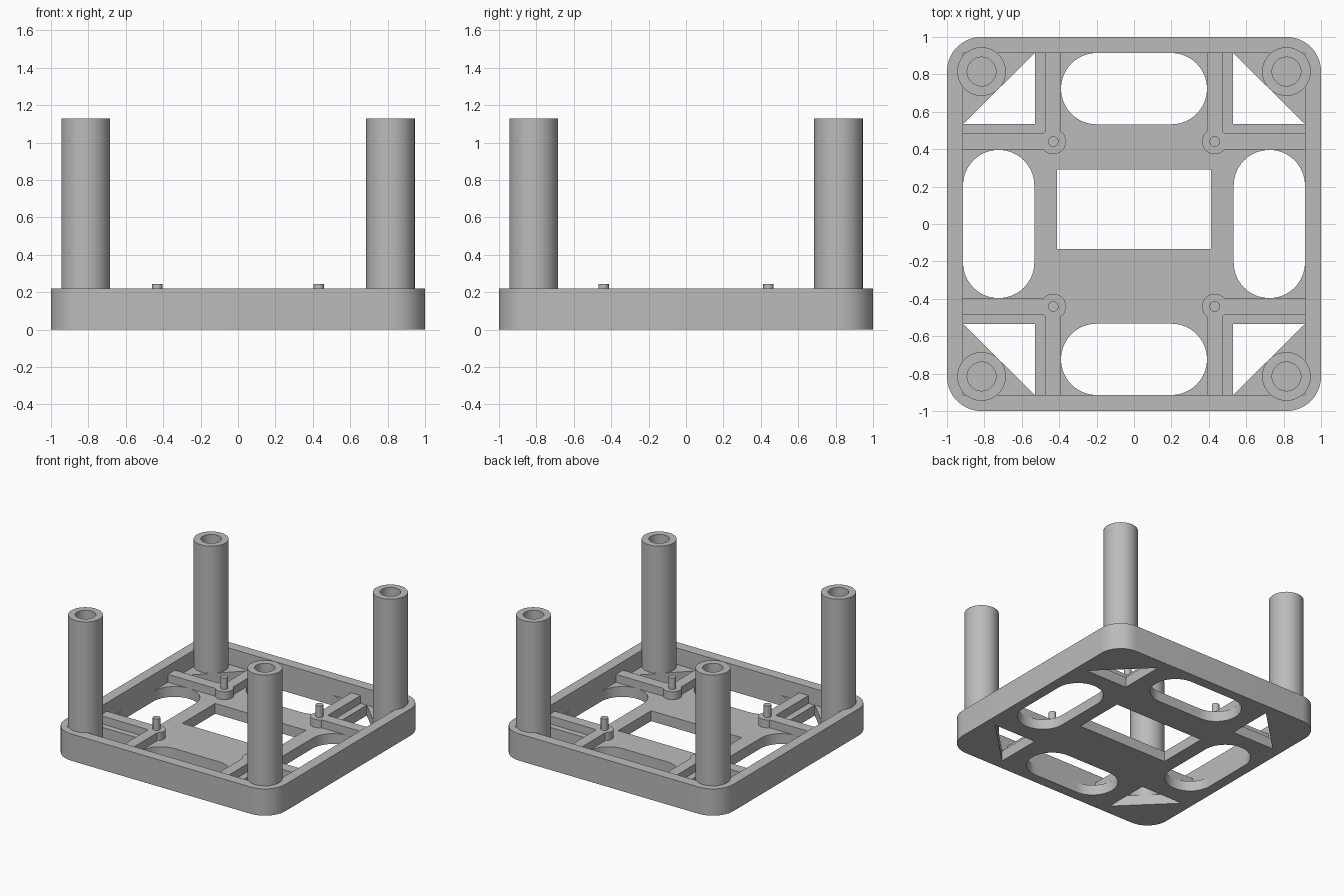
import bpy, bmesh, math

if "Cube" in bpy.data.objects:
    bpy.data.objects.remove(bpy.data.objects["Cube"])

RIM, FLOOR, RIB = 0.22, 0.085, 0.15      # heights
INNER = 0.914                            # half width inside the rim
POST = 0.815                             # post centre

grey = bpy.data.materials.new("grey plastic")
grey.diffuse_color = (0.5, 0.5, 0.5, 1)
grey.use_nodes = True
grey.node_tree.nodes["Principled BSDF"].inputs["Base Color"].default_value = grey.diffuse_color


def prism(name, pts, z0, z1):
    """Extrude a flat outline between two heights."""
    bm = bmesh.new()
    face = bm.faces.new([bm.verts.new((x, y, z0)) for x, y in pts])
    top = bmesh.ops.extrude_face_region(bm, geom=[face])["geom"]
    for v in top:
        if isinstance(v, bmesh.types.BMVert):
            v.co.z = z1
    bmesh.ops.recalc_face_normals(bm, faces=bm.faces)
    me = bpy.data.meshes.new(name)
    bm.to_mesh(me)
    bm.free()
    me.materials.append(grey)
    ob = bpy.data.objects.new(name, me)
    bpy.context.collection.objects.link(ob)
    return ob


def rect(x0, x1, y0, y1):
    return [(x0, y0), (x1, y0), (x1, y1), (x0, y1)]


def rounded(x0, x1, y0, y1, r, n=16):
    """Rectangle outline with round corners."""
    pts = []
    for k, (cx, cy) in enumerate(rect(x0 + r, x1 - r, y0 + r, y1 - r)):
        for i in range(n + 1):
            a = math.pi + (k + i / n) * math.pi / 2
            pts.append((cx + r * math.cos(a), cy + r * math.sin(a)))
    return pts


def circle(cx, cy, r, n=48):
    return [(cx + r * math.cos(2 * math.pi * i / n),
             cy + r * math.sin(2 * math.pi * i / n)) for i in range(n)]


def boolean(ob, other, operation):
    """Apply a boolean and discard the helper object."""
    other.hide_render = True
    m = ob.modifiers.new("bool", "BOOLEAN")
    m.object, m.operation, m.solver = other, operation, "EXACT"
    bpy.context.view_layer.objects.active = ob
    bpy.ops.object.modifier_apply(modifier=m.name)
    bpy.data.objects.remove(other)


def smooth(ob):
    bpy.ops.object.select_all(action="DESELECT")
    ob.select_set(True)
    bpy.context.view_layer.objects.active = ob
    bpy.ops.object.shade_smooth_by_angle(angle=math.radians(30))


# Tray: rounded block, hollowed to leave a rim and a floor
tray = prism("tray", rounded(-1, 1, -1, 1, 0.185), 0, RIM)
boolean(tray, prism("pocket", rect(-INNER, INNER, -INNER, INNER), FLOOR, 0.4), "DIFFERENCE")

# Floor openings: centre window, four slots, four corner triangles
holes = [rect(-0.412, 0.412, -0.135, 0.292)]
for s in (-1, 1):
    a, b = sorted((s * 0.533, s * INNER))
    holes.append(rounded(-0.39, 0.39, a, b, 0.19))
    holes.append(rounded(a, b, -0.396, 0.396, 0.19))
    for t in (-1, 1):
        holes.append([(s * 0.53, t * INNER), (s * 0.53, t * 0.535), (s * INNER, t * 0.535)])
for h in holes:
    boolean(tray, prism("hole", h, -0.1, 0.3), "DIFFERENCE")
smooth(tray)

for sx, side in ((-1, "left"), (1, "right")):
    for sy, end in ((-1, "front"), (1, "back")):
        tag = f"{end}_{side}"

        # Hollow corner post
        post = prism("post_" + tag, circle(sx * POST, sy * POST, 0.13, 64), FLOOR, 1.13)
        boolean(post, prism("bore", circle(sx * POST, sy * POST, 0.077), FLOOR + 0.002, 1.3),
                "DIFFERENCE")
        smooth(post)

        # Round boss with two ribs running to the rim
        px, py = sx * 0.432, sy * 0.441
        rib = prism("mount_" + tag, circle(px, py, 0.068), FLOOR, RIB)
        xa, xb = sorted((px, sx * INNER))
        ya, yb = sorted((py, sy * INNER))
        boolean(rib, prism("arm", rect(xa, xb, py - 0.045, py + 0.045), FLOOR, RIB), "UNION")
        boolean(rib, prism("arm", rect(px - 0.043, px + 0.043, ya, yb), FLOOR, RIB), "UNION")
        smooth(rib)

        # Locating peg
        smooth(prism("peg_" + tag, circle(px, py, 0.028, 32), RIB, 0.245))
